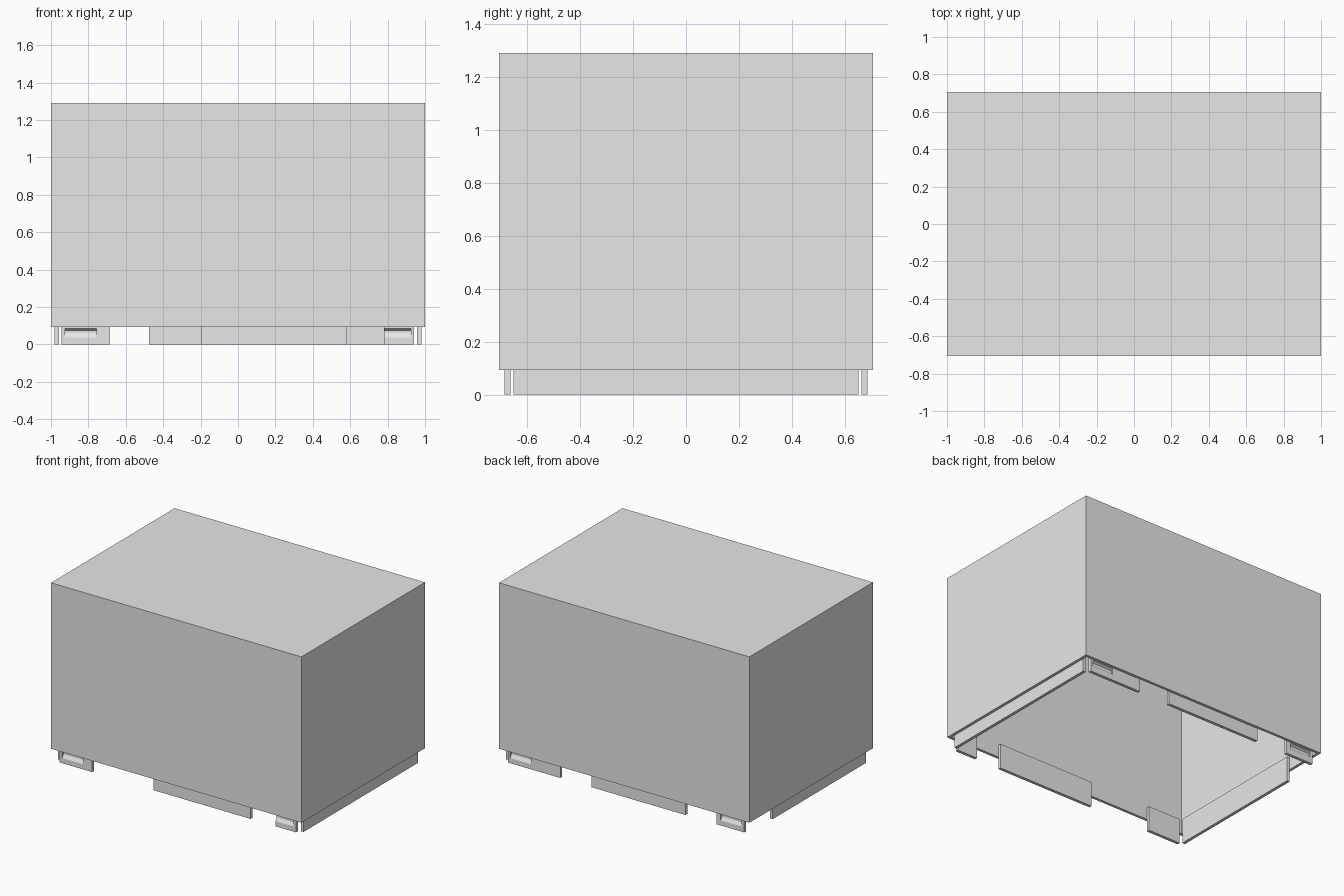
import bpy
import bmesh

old = bpy.data.objects.get("Cube")
if old:
    bpy.data.objects.remove(old, do_unlink=True)

W, D = 1.0, 0.705            # half width and half depth
WALL, RIM, TOP = 0.02, 0.092, 1.29
TAB_TOP = 0.18

grey = bpy.data.materials.new("plain_grey")
grey.use_nodes = True
grey.diffuse_color = (0.8, 0.8, 0.8, 1)
grey.node_tree.nodes["Principled BSDF"].inputs["Base Color"].default_value = (0.8, 0.8, 0.8, 1)


def make_object(name, bm):
    bmesh.ops.recalc_face_normals(bm, faces=bm.faces)
    mesh = bpy.data.meshes.new(name)
    bm.to_mesh(mesh)
    bm.free()
    mesh.materials.append(grey)
    obj = bpy.data.objects.new(name, mesh)
    bpy.context.collection.objects.link(obj)
    return obj


def box_mesh(lo, hi):
    bm = bmesh.new()
    bmesh.ops.create_cube(bm, size=1)
    for v in bm.verts:
        v.co = [lo[i] if v.co[i] < 0 else hi[i] for i in range(3)]
    return bm


def box(name, lo, hi):
    return make_object(name, box_mesh(lo, hi))


def prism_x(name, profile, x0, x1):
    """Extrude a (y, z) profile along x."""
    bm = bmesh.new()
    face = bm.faces.new([bm.verts.new((x0, y, z)) for y, z in profile])
    moved = bmesh.ops.extrude_face_region(bm, geom=[face])["geom"]
    verts = [g for g in moved if isinstance(g, bmesh.types.BMVert)]
    bmesh.ops.translate(bm, verts=verts, vec=(x1 - x0, 0, 0))
    return make_object(name, bm)


def carve_latch_groove(tab, side, x0, x1):
    """Cut a shallow sloped groove into the outer face of a tab."""
    y = side * (D - WALL)
    out, deep = y + side * 0.01, y - side * 0.013
    profile = [(out, 0.037), (y, 0.037), (deep, 0.06), (deep, 0.075), (y, 0.085), (out, 0.085)]
    cutter = prism_x("groove_cutter", profile, x0, x1)
    cutter.hide_render = True
    mod = tab.modifiers.new("groove", "BOOLEAN")
    mod.operation = "DIFFERENCE"
    mod.solver = "EXACT"
    mod.object = cutter
    bpy.context.view_layer.objects.active = tab
    bpy.ops.object.modifier_apply(modifier=mod.name)
    bpy.data.objects.remove(cutter, do_unlink=True)


# Hollow cover, open underneath
bm = box_mesh((-W, -D, RIM), (W, D, TOP))
bm.normal_update()
bottom = [f for f in bm.faces if f.normal.z < -0.5]
bmesh.ops.delete(bm, geom=bottom, context="FACES_ONLY")
cover = make_object("cover", bm)
shell = cover.modifiers.new("wall", "SOLIDIFY")
shell.thickness = WALL
shell.offset = -1
shell.use_even_offset = True

# Front and back tabs: name, side, start, end, has groove
tabs = [
    ("front_right_tab", -1, -0.945, -0.685, True),
    ("front_middle_tab", -1, -0.195, 0.58, False),
    ("front_left_tab", -1, 0.78, 0.942, True),
    ("back_right_tab", 1, -0.945, -0.725, True),
    ("back_middle_tab", 1, -0.475, 0.275, False),
    ("back_left_tab", 1, 0.525, 0.942, True),
]
for name, side, x0, x1, grooved in tabs:
    ys = sorted((side * (D - WALL), side * (D - 2 * WALL - 0.002)))
    tab = box(name, (x0, ys[0], 0), (x1, ys[1], TAB_TOP))
    if grooved:
        groove = (0.757, 0.925) if x0 > 0 else (-0.925, -0.757)
        carve_latch_groove(tab, side, *groove)

# Long skirts along the two ends
for name, side, y1 in (("left_skirt", 1, 0.652), ("right_skirt", -1, 0.41)):
    xs = sorted((side * (W - WALL), side * (W - 2 * WALL - 0.002)))
    box(name, (xs[0], -0.652, 0), (xs[1], y1, TAB_TOP))
